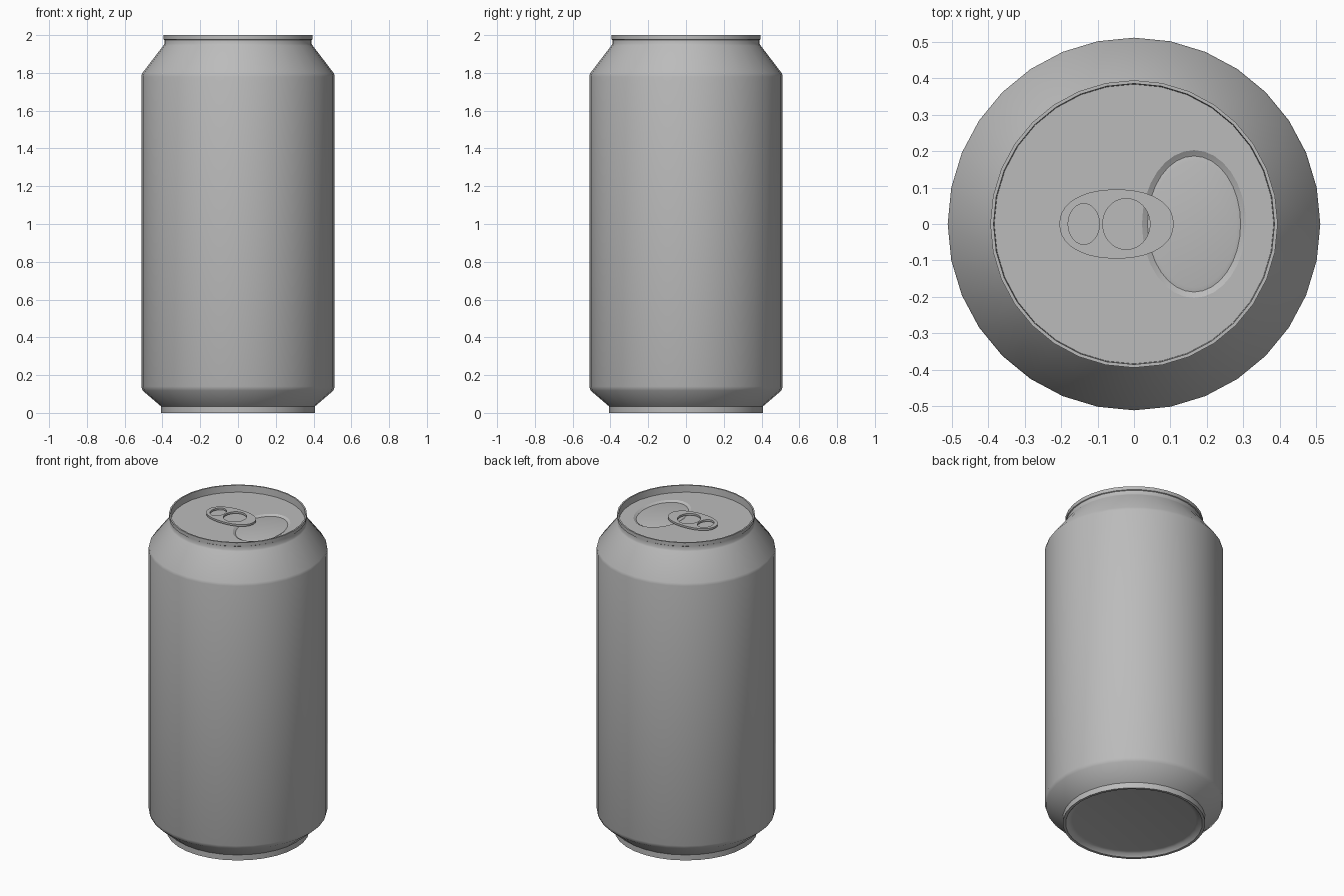
import bpy, bmesh, math

if "Cube" in bpy.data.objects:
    bpy.data.objects.remove(bpy.data.objects["Cube"])

SIDES = 32
LID_Z = 1.957

metal = bpy.data.materials.new("plain_grey_metal")
metal.diffuse_color = (0.5, 0.5, 0.5, 1)
metal.use_nodes = True
metal.node_tree.nodes["Principled BSDF"].inputs["Base Color"].default_value = metal.diffuse_color


def finish(obj, angle):
    obj.data.materials.clear()
    obj.data.materials.append(metal)
    bpy.ops.object.select_all(action='DESELECT')
    obj.select_set(True)
    bpy.context.view_layer.objects.active = obj
    bpy.ops.object.shade_smooth_by_angle(angle=math.radians(angle))


def loops(name, rings, angle, cap_start=False, cap_end=False):
    """Skin a list of ellipse rings: (centre x, radius x, radius y, z)."""
    bm = bmesh.new()
    rows = []
    for cx, rx, ry, z in rings:
        rows.append([bm.verts.new((cx + rx * math.cos(2 * math.pi * i / SIDES),
                                   ry * math.sin(2 * math.pi * i / SIDES), z))
                     for i in range(SIDES)])
    for a, b in zip(rows, rows[1:]):
        for i in range(SIDES):
            j = (i + 1) % SIDES
            bm.faces.new((a[i], a[j], b[j], b[i]))
    if cap_start:
        bm.faces.new(rows[0][::-1])
    if cap_end:
        bm.faces.new(rows[-1])
    mesh = bpy.data.meshes.new(name)
    bm.to_mesh(mesh)
    bm.free()
    obj = bpy.data.objects.new(name, mesh)
    bpy.context.collection.objects.link(obj)
    finish(obj, angle)
    return obj


# Can shell: recessed base, foot, chamfer, wall, shoulder, neck, rim, inner wall
profile = [(.355, .022), (.375, .018), (.392, 0), (.408, 0), (.408, .035),
           (.505, .118), (.512, .14), (.512, 1.78), (.508, 1.797),
           (.395, 1.945), (.39, 1.953), (.39, 1.975), (.395, 1.978),
           (.395, 2.0), (.386, 2.0), (.384, LID_Z)]
loops("can_body", [(0, r, r, z) for r, z in profile], 46, cap_start=True)

# Lid with the sunken oval drinking panel
CX = .165
loops("lid", [(0, .384, .384, LID_Z),
              (CX, .143, .203, LID_Z),
              (CX, .133, .193, LID_Z - .006),
              (CX, .128, .187, LID_Z - .009),
              (CX, .118, .174, LID_Z - .006)], 25, cap_end=True)


# Pull tab: rounded plate with two finger holes
def add_oval(curve, cx, rx, ry, power=2.0, n=40):
    s = curve.splines.new('POLY')
    s.points.add(n - 1)
    s.use_cyclic_u = True
    for i, p in enumerate(s.points):
        t = 2 * math.pi * i / n
        c, d = math.cos(t), math.sin(t)
        p.co = (cx + rx * math.copysign(abs(c) ** (2 / power), c),
                ry * math.copysign(abs(d) ** (2 / power), d), 0, 1)


curve = bpy.data.curves.new("pull_tab_outline", 'CURVE')
curve.dimensions = '2D'
curve.fill_mode = 'BOTH'
curve.extrude = .006
add_oval(curve, -.048, .157, .095, 2.2)
add_oval(curve, -.138, .043, .056)
add_oval(curve, -.021, .065, .07)
helper = bpy.data.objects.new("pull_tab_helper", curve)
bpy.context.collection.objects.link(helper)
bpy.context.view_layer.update()
mesh = bpy.data.meshes.new_from_object(
    helper.evaluated_get(bpy.context.evaluated_depsgraph_get()))
bpy.data.objects.remove(helper)
bm = bmesh.new()
bm.from_mesh(mesh)
bmesh.ops.remove_doubles(bm, verts=bm.verts, dist=.0001)
bmesh.ops.recalc_face_normals(bm, faces=bm.faces)
bm.to_mesh(mesh)
bm.free()
tab = bpy.data.objects.new("pull_tab", mesh)
tab.location.z = LID_Z + .012
bpy.context.collection.objects.link(tab)
finish(tab, 30)
